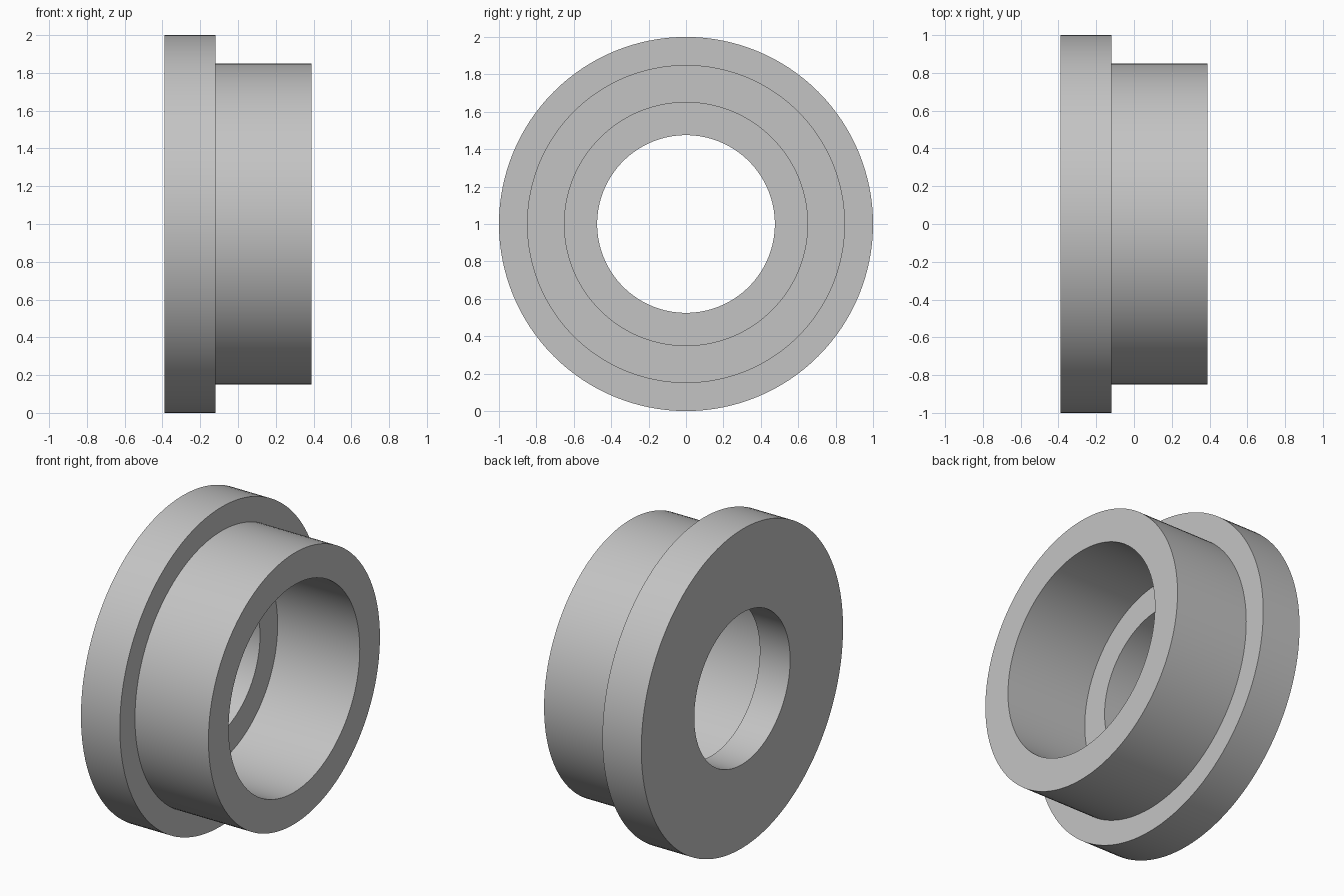
import bpy, bmesh, math
from mathutils import Matrix, Vector

cube = bpy.data.objects.get("Cube")
if cube:
    bpy.data.objects.remove(cube, do_unlink=True)

# Plain grey metal
grey = bpy.data.materials.new("grey metal")
grey.use_nodes = True
color = (0.55, 0.55, 0.55, 1)
grey.diffuse_color = color
grey.node_tree.nodes["Principled BSDF"].inputs["Base Color"].default_value = color

# Stepped section as (x, radius): flange, sleeve, counterbore, through hole
PROFILE = [(-0.39, 0.475), (-0.39, 1.0), (-0.12, 1.0), (-0.12, 0.85),
           (0.39, 0.85), (0.39, 0.65), (-0.18, 0.65), (-0.18, 0.475)]
SEGMENTS = 128

# Revolve the section about the x axis
bm = bmesh.new()
rings = []
for i in range(SEGMENTS):
    turn = Matrix.Rotation(math.tau * i / SEGMENTS, 3, 'X')
    rings.append([bm.verts.new(turn @ Vector((x, 0, r))) for x, r in PROFILE])
for i, ring in enumerate(rings):
    following = rings[(i + 1) % SEGMENTS]
    for j in range(len(PROFILE)):
        k = (j + 1) % len(PROFILE)
        bm.faces.new((ring[j], ring[k], following[k], following[j]))
bmesh.ops.recalc_face_normals(bm, faces=bm.faces)

mesh = bpy.data.meshes.new("flanged_bushing")
bm.to_mesh(mesh)
bm.free()
mesh.materials.append(grey)
bushing = bpy.data.objects.new("flanged_bushing", mesh)
bushing.location.z = 1.0
bpy.context.collection.objects.link(bushing)

# Smooth round walls, crisp rims
bpy.ops.object.select_all(action='DESELECT')
bushing.select_set(True)
bpy.context.view_layer.objects.active = bushing
bpy.ops.object.shade_smooth_by_angle(angle=math.radians(30))
